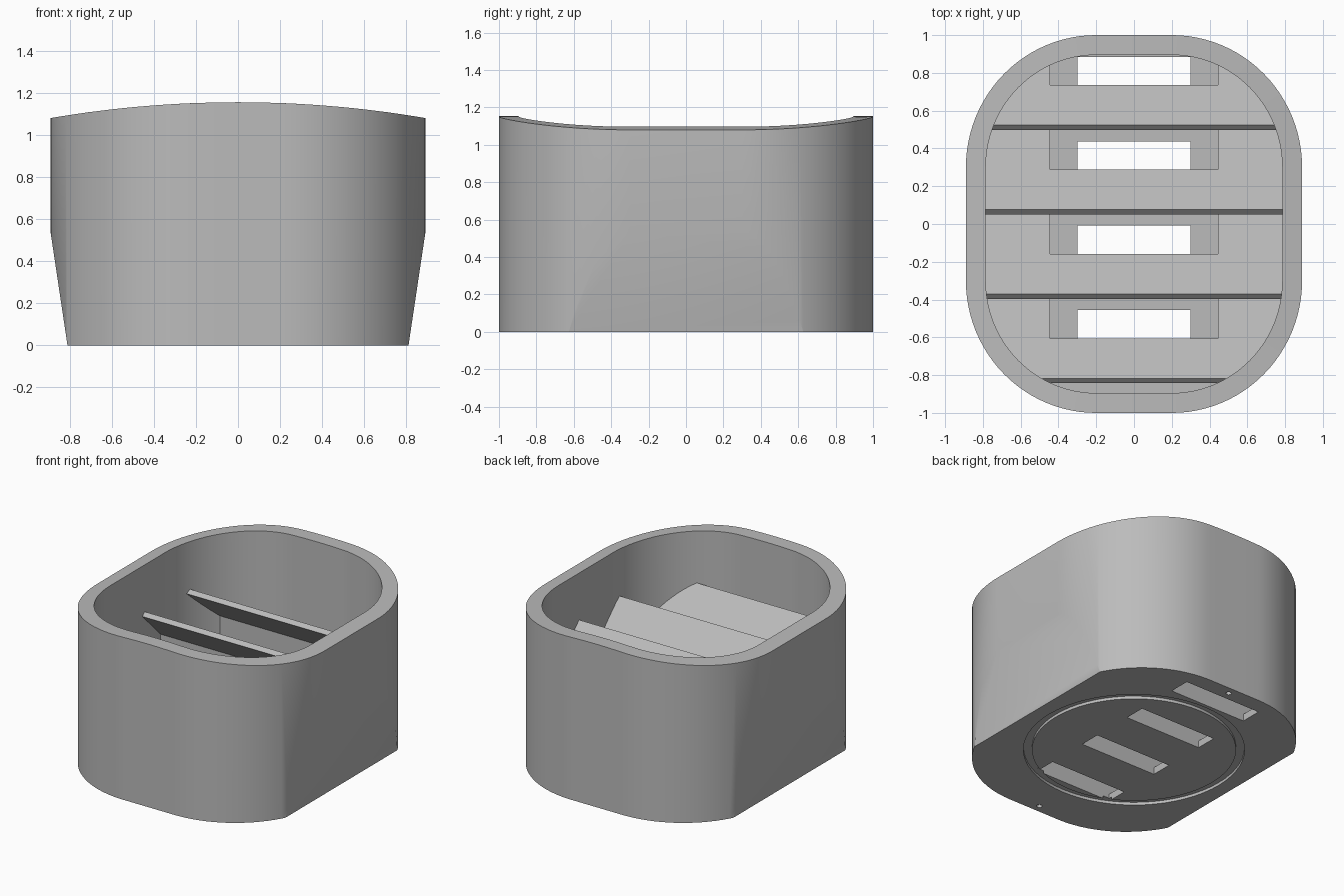
import bpy
import bmesh
from math import cos, sin, pi, sqrt
from mathutils import Vector

if "Cube" in bpy.data.objects:
    bpy.data.objects.remove(bpy.data.objects["Cube"], do_unlink=True)

grey = bpy.data.materials.new("plain grey")
grey.use_nodes = True
grey.diffuse_color = (0.5, 0.5, 0.5, 1)
grey.node_tree.nodes["Principled BSDF"].inputs["Base Color"].default_value = (0.5, 0.5, 0.5, 1)

CX, CY = 0.2, 0.3            # corner arc centres
ROUND_OUT, ROUND_IN = 0.69, 0.59
FLOOR = 0.05
PITCH = 0.447
ARCH = 5.3                   # radius of the arched rim


def rim_z(x):
    return 1.155 - ARCH + sqrt(ARCH ** 2 - x * x)


def outline(radius, steps=24):
    """Rounded rectangle, counter-clockwise; y radius slightly longer so ends reach 1."""
    pts = []
    for k, (sx, sy) in enumerate([(1, 1), (-1, 1), (-1, -1), (1, -1)]):
        for i in range(steps + 1):
            a = (k + i / steps) * pi / 2
            pts.append((sx * CX + radius * cos(a), sy * CY + (radius + 0.01) * sin(a)))
        if k % 2 == 0:       # extra points across the arched ends
            y = pts[-1][1]
            pts += [(sx * t, y) for t in (CX / 2, 0, -CX / 2)]
    return pts


def add_object(name, bm):
    bmesh.ops.recalc_face_normals(bm, faces=bm.faces)
    mesh = bpy.data.meshes.new(name)
    bm.to_mesh(mesh)
    bm.free()
    mesh.materials.append(grey)
    ob = bpy.data.objects.new(name, mesh)
    bpy.context.scene.collection.objects.link(ob)
    return ob


def prism(name, points, offset):
    """Extrude a closed loop of 3D points by an offset."""
    bm = bmesh.new()
    face = bm.faces.new([bm.verts.new(p) for p in points])
    new = bmesh.ops.extrude_face_region(bm, geom=[face])["geom"]
    bmesh.ops.translate(bm, vec=offset, verts=[v for v in new if isinstance(v, bmesh.types.BMVert)])
    return add_object(name, bm)


def box(name, x, y0, y1, z0, z1):
    return prism(name, [(-x, y0, z0), (x, y0, z0), (x, y1, z0), (-x, y1, z0)], (0, 0, z1 - z0))


def disc(name, x, y, r, z0, z1, n=64):
    pts = [(x + r * cos(2 * pi * i / n), y + r * sin(2 * pi * i / n), z0) for i in range(n)]
    return prism(name, pts, (0, 0, z1 - z0))


def boolean(ob, cutter, operation="DIFFERENCE"):
    """Apply a boolean and leave the cutter in place."""
    mod = ob.modifiers.new("cut", "BOOLEAN")
    mod.operation, mod.object, mod.solver = operation, cutter, "EXACT"
    bpy.context.view_layer.update()
    mesh = bpy.data.meshes.new_from_object(ob.evaluated_get(bpy.context.evaluated_depsgraph_get()))
    ob.modifiers.clear()
    ob.data = mesh


def discard(ob):
    bpy.data.objects.remove(ob, do_unlink=True)


# Body: outer wall, arched rim, inner wall and floor
bm = bmesh.new()
outer, inner = outline(ROUND_OUT), outline(ROUND_IN - 0.005)
loops = []
for pts, z in [(outer, 0), (outer, None), (inner, None), (inner, FLOOR)]:
    loops.append([bm.verts.new((x, y, rim_z(x) if z is None else z)) for x, y in pts])
n = len(outer)
for a, b in zip(loops, loops[1:]):
    for i in range(n):
        j = (i + 1) % n
        bm.faces.new((a[i], a[j], b[j], b[i]))
bm.faces.new(loops[0])
bm.faces.new(loops[-1])

# Slanted cuts on the lower sides
for side in (1, -1):
    res = bmesh.ops.bisect_plane(
        bm, geom=bm.verts[:] + bm.edges[:] + bm.faces[:], plane_co=(side * 0.81, 0, 0),
        plane_no=Vector((side * 0.535, 0, -0.08)), clear_outer=True)
    edges = [e for e in bm.edges if e.is_boundary]
    bmesh.ops.holes_fill(bm, edges=edges)
body = add_object("body", bm)

# Underside: ring groove, screw holes and drain slots
ring = disc("ring_cutter", 0, 0, 0.71, -0.1, 0.02)
ring_core = disc("ring_core", 0, 0, 0.655, -0.2, 0.1)
boolean(ring, ring_core)
cutters = [ring] + [disc("hole_cutter", 0, y, 0.018, -0.1, 0.1, 20) for y in (0.945, -0.945)]
cutters += [box("slot_cutter", 0.3, 0.735 - PITCH * i, 0.885 - PITCH * i, -0.1, 0.12) for i in range(4)]
for c in cutters:
    boolean(body, c)
    discard(c)
discard(ring_core)

# Sloping dividers with an overhanging lip and an opening above each slot
core = prism("core", [(x, y, 0) for x, y in outline(ROUND_IN + 0.005)], (0, 0, 1.1))
slats = []
for i in range(4):
    s = -PITCH * i
    base = FLOOR - 0.02
    profile = [(0.70, base), (0.70, 0.538), (0.498, 0.74), (0.523, 0.765), (1.15, 0.138), (1.15, base)]
    slat = prism(f"divider_{i + 1}", [(-1, y + s, z) for y, z in profile], (2, 0, 0))
    boolean(slat, core, "INTERSECT")
    opening = box("opening_cutter", 0.445, 0.735 + s, 1.3 + s, -0.1, 0.9)
    boolean(slat, opening)
    discard(opening)
    slats.append(slat)
discard(core)

# Smooth shading with crisp edges
bpy.ops.object.select_all(action="DESELECT")
for ob in [body] + slats:
    ob.select_set(True)
bpy.context.view_layer.objects.active = body
bpy.ops.object.shade_smooth_by_angle(angle=0.5)
